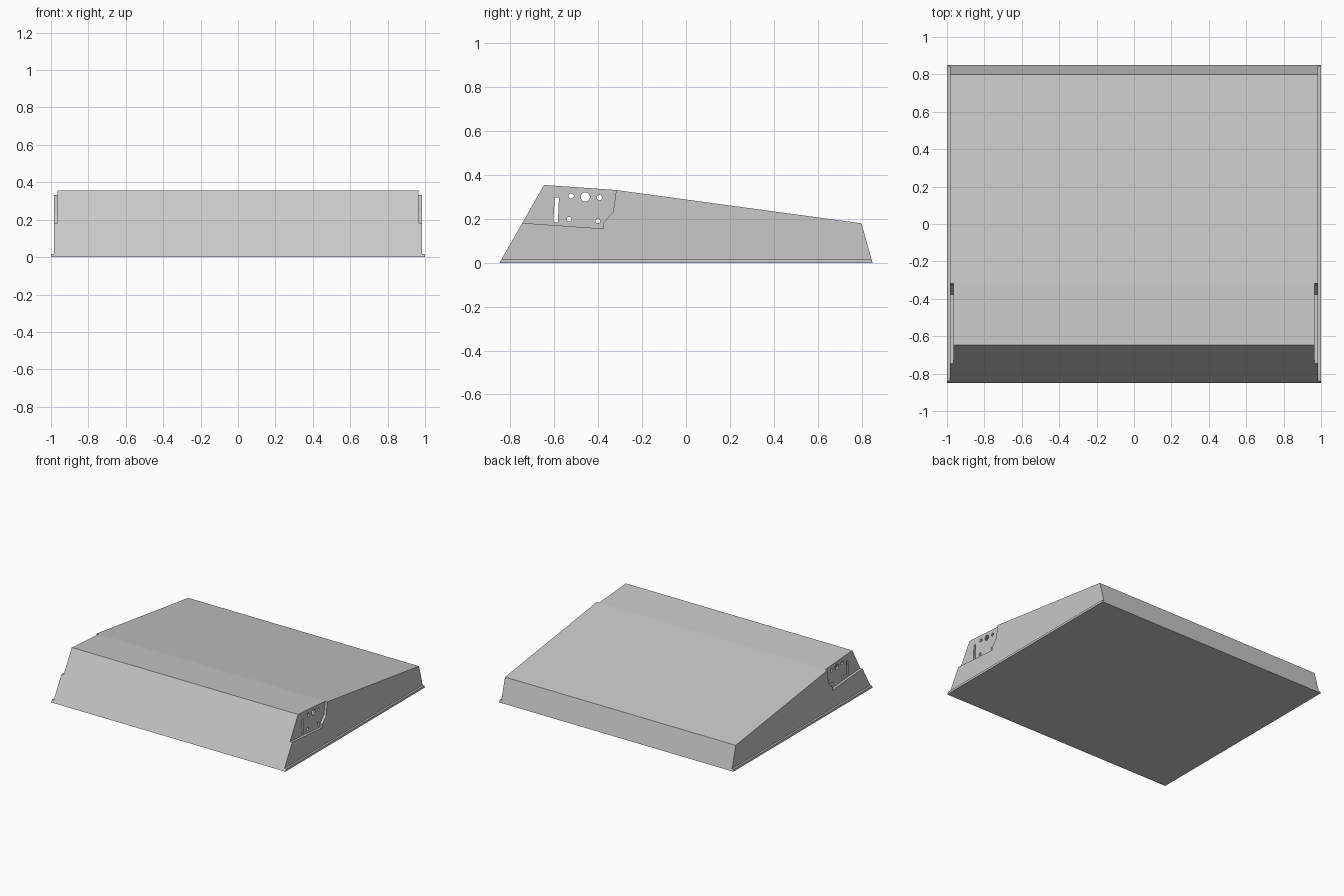
import bpy
import bmesh
import math

old = bpy.data.objects.get("Cube")
if old:
    bpy.data.objects.remove(old, do_unlink=True)

grey = bpy.data.materials.new("light grey metal")
grey.use_nodes = True
colour = (0.58, 0.58, 0.58, 1)
grey.diffuse_color = colour
grey.node_tree.nodes["Principled BSDF"].inputs["Base Color"].default_value = colour


def prism(name, outline, x0, x1):
    """Extrude a side outline of (y, z) points from x0 to x1."""
    bm = bmesh.new()
    face = bm.faces.new([bm.verts.new((x0, y, z)) for y, z in outline])
    out = bmesh.ops.extrude_face_region(bm, geom=[face])["geom"]
    bmesh.ops.translate(bm, vec=(x1 - x0, 0, 0),
                        verts=[v for v in out if isinstance(v, bmesh.types.BMVert)])
    bmesh.ops.recalc_face_normals(bm, faces=bm.faces)
    mesh = bpy.data.meshes.new(name)
    bm.to_mesh(mesh)
    bm.free()
    mesh.materials.append(grey)
    obj = bpy.data.objects.new(name, mesh)
    bpy.context.collection.objects.link(obj)
    return obj


def cut(target, cutter):
    cutter.hide_render = True
    cutter.hide_set(True)
    cutter.display_type = 'WIRE'
    mod = target.modifiers.new(cutter.name, 'BOOLEAN')
    mod.operation = 'DIFFERENCE'
    mod.solver = 'EXACT'
    mod.object = cutter
    bpy.context.view_layer.update()
    # Apply the cut and discard the helper
    graph = bpy.context.evaluated_depsgraph_get()
    result = bpy.data.meshes.new_from_object(target.evaluated_get(graph))
    target.modifiers.clear()
    target.data = result
    bpy.data.objects.remove(cutter, do_unlink=True)


def circle(y, z, r, sides=24):
    return [(y + r * math.cos(2 * math.pi * i / sides),
             z + r * math.sin(2 * math.pi * i / sides)) for i in range(sides)]


# Wedge-shaped sheet metal housing
side = [(-0.85, 0), (-0.647, 0.355), (-0.32, 0.332), (0.80, 0.18), (0.85, 0)]
housing = prism("housing", side, -0.985, 0.985)

# Hollow interior
inside = [(-0.82, 0.012), (-0.64, 0.342), (-0.32, 0.32), (0.79, 0.168), (0.832, 0.012)]
cut(housing, prism("interior_cutter", inside, -0.953, 0.953))

# Stepped recess in both sides, open to the top and front
recess = [(-0.95, 0.196), (-0.377, 0.156), (-0.377, 0.182),
          (-0.332, 0.232), (-0.318, 0.334), (-0.318, 0.5), (-0.95, 0.5)]
for s in (-1, 1):
    cut(housing, prism("recess_cutter", recess, s * 0.966, s * 1.1))

# Mounting holes and slot running through both side panels
openings = [circle(-0.459, 0.30, 0.021),
            circle(-0.523, 0.305, 0.012),
            circle(-0.395, 0.297, 0.012),
            circle(-0.532, 0.199, 0.011),
            circle(-0.402, 0.19, 0.011),
            [(-0.605, 0.186), (-0.584, 0.184), (-0.579, 0.298), (-0.598, 0.298)]]
for outline in openings:
    cut(housing, prism("hole_cutter", outline, -1.2, 1.2))

# Thin flanges along the bottom of each side
flange = [(-0.85, 0), (-0.84, 0.017), (0.845, 0.017), (0.85, 0)]
for name, s in (("left_flange", 1), ("right_flange", -1)):
    prism(name, flange, s * 0.98, s)
